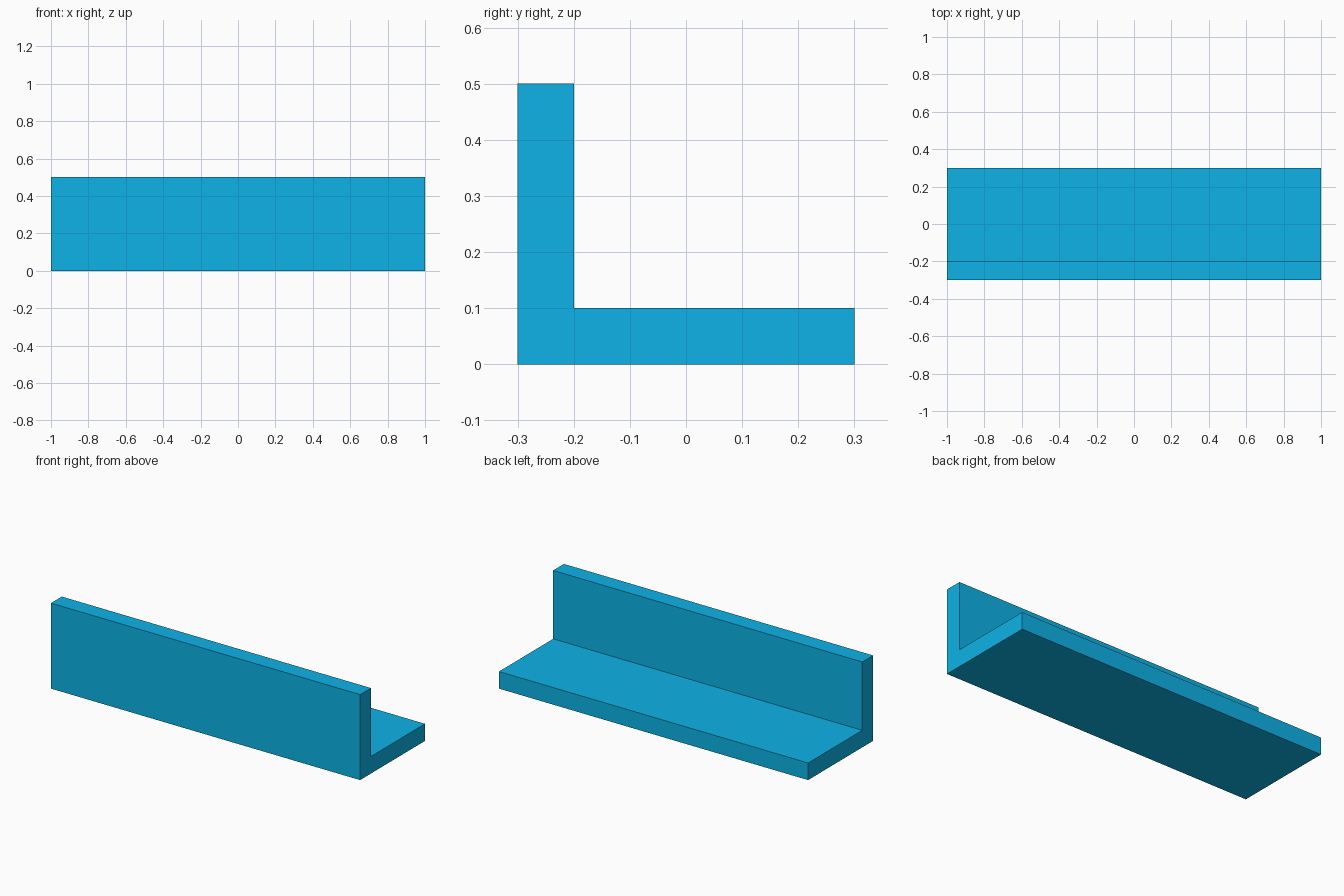
import bpy
import bmesh

if "Cube" in bpy.data.objects:
    bpy.data.objects.remove(bpy.data.objects["Cube"])

# L-shaped cross-section in (y, z)
profile = [(-0.3, 0), (0.3, 0), (0.3, 0.1), (-0.2, 0.1), (-0.2, 0.5), (-0.3, 0.5)]
length = 2.0

# Extrude the section along x
bm = bmesh.new()
face = bm.faces.new([bm.verts.new((-length / 2, y, z)) for y, z in profile])
ext = bmesh.ops.extrude_face_region(bm, geom=[face], use_keep_orig=True)
verts = [g for g in ext["geom"] if isinstance(g, bmesh.types.BMVert)]
bmesh.ops.translate(bm, verts=verts, vec=(length, 0, 0))
bmesh.ops.recalc_face_normals(bm, faces=bm.faces)

mesh = bpy.data.meshes.new("angle_bar")
bm.to_mesh(mesh)
bm.free()
bar = bpy.data.objects.new("angle_bar", mesh)
bpy.context.collection.objects.link(bar)

# Blue paint
paint = bpy.data.materials.new("blue_paint")
paint.diffuse_color = (0.004, 0.45, 0.8, 1)
paint.use_nodes = True
paint.node_tree.nodes["Principled BSDF"].inputs["Base Color"].default_value = paint.diffuse_color
mesh.materials.append(paint)
